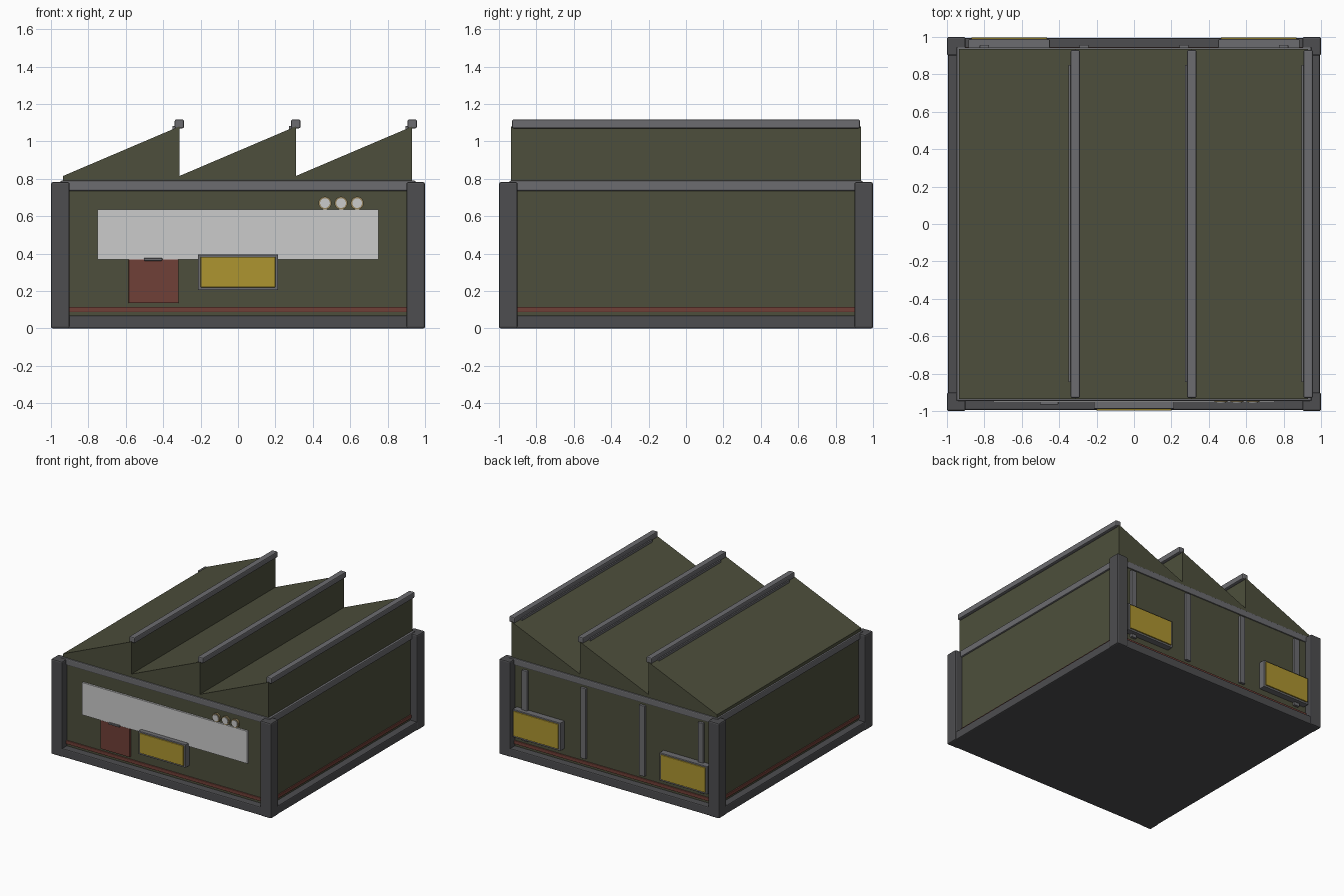
import bpy, bmesh
from math import radians

if "Cube" in bpy.data.objects:
    bpy.data.objects.remove(bpy.data.objects["Cube"])


def material(name, r, g, b):
    m = bpy.data.materials.new(name)
    m.diffuse_color = (r, g, b, 1)
    m.use_nodes = True
    m.node_tree.nodes["Principled BSDF"].inputs["Base Color"].default_value = m.diffuse_color
    return m


OLIVE = material("olive", 0.075, 0.078, 0.045)
DARK = material("dark_grey", 0.075, 0.075, 0.08)
STEEL = material("steel", 0.15, 0.15, 0.16)
RED = material("rust_red", 0.16, 0.05, 0.038)
YELLOW = material("yellow", 0.42, 0.3, 0.03)
PALE = material("pale", 0.55, 0.55, 0.53)
BRASS = material("brass", 0.3, 0.23, 0.11)


def finish(name, bm, mat, bevel=0):
    bmesh.ops.recalc_face_normals(bm, faces=bm.faces)
    me = bpy.data.meshes.new(name)
    bm.to_mesh(me)
    bm.free()
    ob = bpy.data.objects.new(name, me)
    bpy.context.collection.objects.link(ob)
    me.materials.append(mat)
    if bevel:
        mod = ob.modifiers.new("bevel", "BEVEL")
        mod.width = bevel
        mod.segments = 2
    return ob


def box(name, x, y, z, mat, bevel=0):
    """Box from (min, max) ranges on each axis."""
    bm = bmesh.new()
    bmesh.ops.create_cube(bm, size=1)
    for v in bm.verts:
        v.co = [(r[0] + r[1]) / 2 + c * (r[1] - r[0])
                for r, c in zip((x, y, z), v.co)]
    return finish(name, bm, mat, bevel)


def prism(name, profile, y0, y1, mat):
    """Extrude an (x, z) outline along y."""
    bm = bmesh.new()
    face = bm.faces.new([bm.verts.new((x, y0, z)) for x, z in profile])
    ext = bmesh.ops.extrude_face_region(bm, geom=[face])["geom"]
    for v in ext:
        if isinstance(v, bmesh.types.BMVert):
            v.co.y = y1
    return finish(name, bm, mat)


def disc(name, x, z, r, y0, y1, mat):
    bpy.ops.mesh.primitive_cylinder_add(
        vertices=24, radius=r, depth=y1 - y0,
        location=(x, (y0 + y1) / 2, z), rotation=(radians(90), 0, 0))
    ob = bpy.context.object
    ob.name = name
    ob.data.materials.append(mat)
    bpy.ops.object.shade_smooth_by_angle()


def window(name, x, z, s):
    """Protruding box window on the front (s=-1) or back (s=1)."""
    def yr(a, b):
        return tuple(sorted((a * s, b * s)))
    (x0, x1), (z0, z1) = x, z
    box(name + "_pane", (x0 + .015, x1 - .015), yr(.93, .998),
        (z0 + .015, z1 - .012), YELLOW, .004)
    for i, xs in enumerate(((x0, x0 + .02), (x1 - .02, x1))):
        box(f"{name}_jamb_{i}", xs, yr(.93, .988), z, STEEL, .004)
    for i, zs in enumerate(((z0, z0 + .02), (z1 - .018, z1))):
        box(f"{name}_rail_{i}", x, yr(.93, .988), zs, STEEL, .004)


# Main hall, foundation and roof curb
W = .937
box("foundation", (-.995, .995), (-.995, .995), (0, .07), DARK, .008)
box("hall_walls", (-W, W), (-W, W), (.06, .76), OLIVE)
box("base_stripe", (-.947, .947), (-.947, .947), (.088, .116), RED, .004)
box("roof_curb", (-.95, .95), (-.945, .945), (.735, .79), STEEL, .008)

# Corner posts
for i, sx in enumerate((-1, 1)):
    for j, sy in enumerate((-1, 1)):
        box(f"corner_post_{i}{j}", sorted((sx * .9, sx)),
            sorted((sy * .9, sy)), (0, .782), DARK, .01)

# Sawtooth roof with ridge caps and drip strips
step = .6225
for i in range(3):
    a = -.936 + i * step
    b = a + step
    prism(f"roof_tooth_{i}", [(a, .78), (b, .78), (b, 1.08), (a, .815)],
          -.935, .935, OLIVE)
    box(f"ridge_cap_{i}", (b - .025, b + .025), (-.93, .93),
        (1.07, 1.117), STEEL, .008)
    box(f"drip_strip_{i}", (b - .036, b - .015), (-.845, .85),
        (1.055, 1.083), STEEL)

# Front: sign board, door, window, round lamps
box("sign_board", (-.75, .75), (-.952, -.93), (.37, .635), PALE)
box("door", (-.585, -.318), (-.953, -.93), (.135, .37), RED, .004)
box("door_lamp", (-.503, -.405), (-.965, -.94), (.362, .376), STEEL, .003)
window("front_window", (-.215, .215), (.205, .395), -1)
for i in range(3):
    x = .465 + i * .086
    disc(f"lamp_rim_{i}", x, .67, .035, -.952, -.92, BRASS)
    disc(f"lamp_glass_{i}", x, .67, .026, -.957, -.92, PALE)

# Back: pilasters and two windows
for i, x in enumerate((-.8, -.267, .267, .8)):
    box(f"pilaster_{i}", (x - .025, x + .025), (.92, .957),
        (.14, .72), STEEL, .004)
for n, s in (("left", -1), ("right", 1)):
    window(f"back_window_{n}", sorted((s * .45, s * .885)), (.165, .395), 1)
